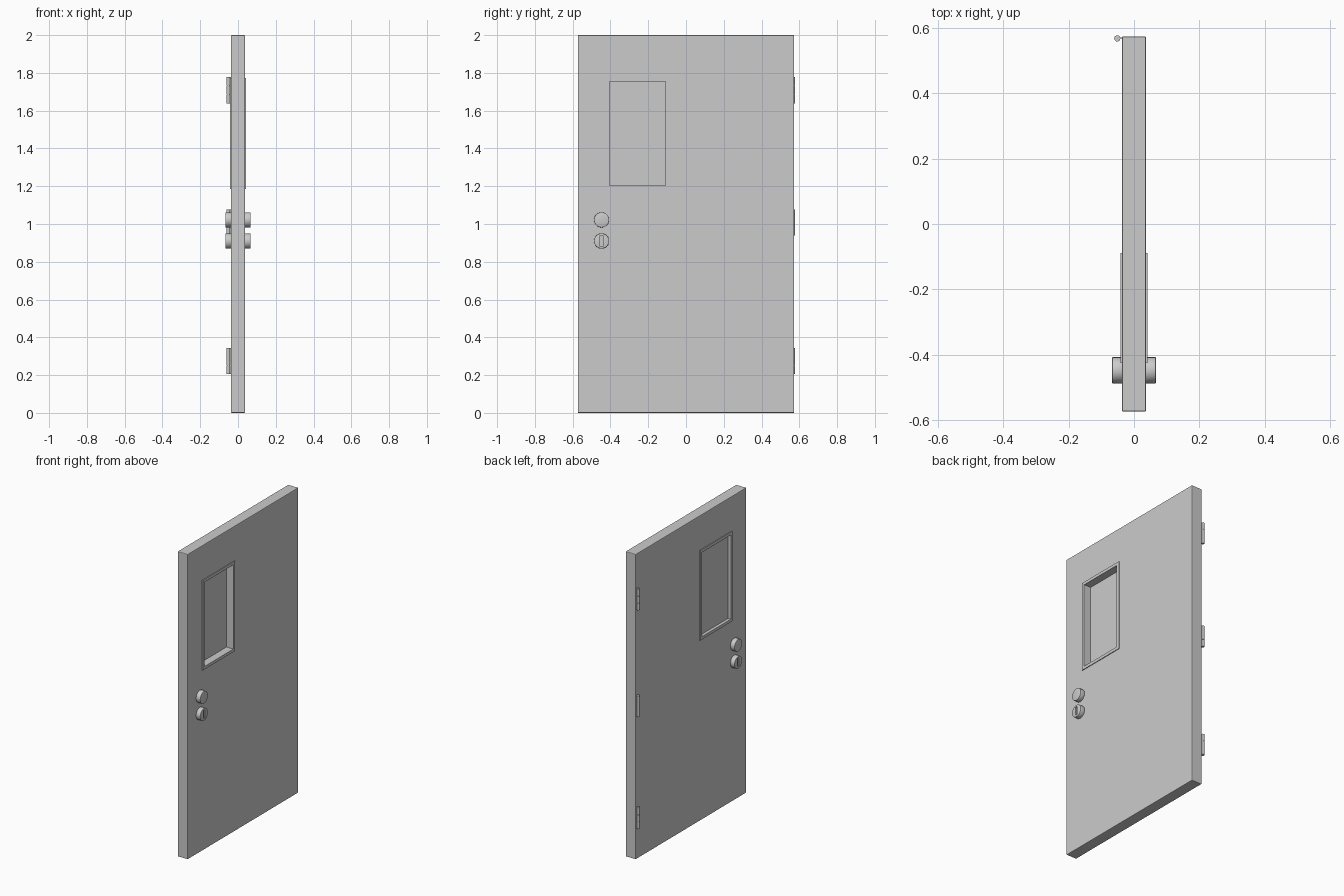
import bpy
import math

if "Cube" in bpy.data.objects:
    bpy.data.objects.remove(bpy.data.objects["Cube"])


def box(name, lo, hi, bevel=0.0):
    center = [(a + b) / 2 for a, b in zip(lo, hi)]
    bpy.ops.mesh.primitive_cube_add(size=1, location=center)
    ob = bpy.context.object
    ob.name = name
    ob.scale = [b - a for a, b in zip(lo, hi)]
    bpy.ops.object.transform_apply(location=False, rotation=False, scale=True)
    if bevel:
        mod = ob.modifiers.new("edge", 'BEVEL')
        mod.width = bevel
        mod.segments = 2
    return ob


def cylinder(name, loc, radius, depth, axis='Z', sides=32, bevel=0.0):
    rot = (0, math.pi / 2, 0) if axis == 'X' else (0, 0, 0)
    bpy.ops.mesh.primitive_cylinder_add(vertices=sides, radius=radius, depth=depth,
                                        location=loc, rotation=rot)
    ob = bpy.context.object
    ob.name = name
    if bevel:
        mod = ob.modifiers.new("edge", 'BEVEL')
        mod.width = bevel
        mod.segments = 2
        bpy.ops.object.modifier_apply(modifier="edge")
    bpy.ops.object.shade_smooth_by_angle(angle=math.radians(35))
    return ob


def cut(ob, lo, hi):
    cutter = box("cutter", lo, hi)
    mod = ob.modifiers.new("cut", 'BOOLEAN')
    mod.operation = 'DIFFERENCE'
    mod.solver = 'EXACT'
    mod.object = cutter
    bpy.context.view_layer.objects.active = ob
    for m in list(ob.modifiers):
        bpy.ops.object.modifier_apply(modifier=m.name)
    bpy.data.objects.remove(cutter)


HALF = 0.037                       # half the door thickness
Y0, Y1, Z0, Z1 = -0.405, -0.108, 1.203, 1.755   # window opening

# Door slab with window opening
slab = box("door_slab", (-HALF, -0.573, 0), (HALF, 0.573, 2), 0.004)
cut(slab, (-0.2, Y0, Z0), (0.2, Y1, Z1))

# Glass pane, set towards the hinge side
box("window_pane", (-0.022, Y0 - 0.003, Z0 - 0.003), (-0.008, Y1 + 0.003, Z1 + 0.003))

for side, label in ((1, "inner"), (-1, "outer")):
    # Raised window trim
    xs = sorted((side * (HALF - 0.002), side * 0.042))
    trim = box("window_trim_" + label, (xs[0], Y0 - 0.019, Z0 - 0.019),
               (xs[1], Y1 + 0.019, Z1 + 0.019))
    cut(trim, (-0.2, Y0, Z0), (0.2, Y1, Z1))

    # Knob and lock cylinder
    x = side * 0.0505
    cylinder("knob_" + label, (x, -0.447, 1.022), 0.04, 0.033, 'X', bevel=0.002)
    lock = cylinder("lock_" + label, (x, -0.447, 0.91), 0.04, 0.033, 'X', bevel=0.002)
    xs = sorted((side * 0.059, side * 0.08))
    cut(lock, (xs[0], -0.455, 0.882), (xs[1], -0.439, 0.938))

# Three hinges, each with a three-part barrel and a thin leaf
for i, z in enumerate((0.275, 1.008, 1.708)):
    for k in (-1, 0, 1):
        cylinder(f"hinge_barrel_{i}_{k + 1}", (-0.051, 0.567, z + k * 0.0467),
                 0.0095, 0.0455, sides=16)
    cylinder(f"hinge_pin_{i}", (-0.051, 0.567, z), 0.007, 0.138, sides=16)
    box(f"hinge_leaf_{i}", (-0.05, 0.566, z - 0.069), (-0.034, 0.569, z + 0.069))
